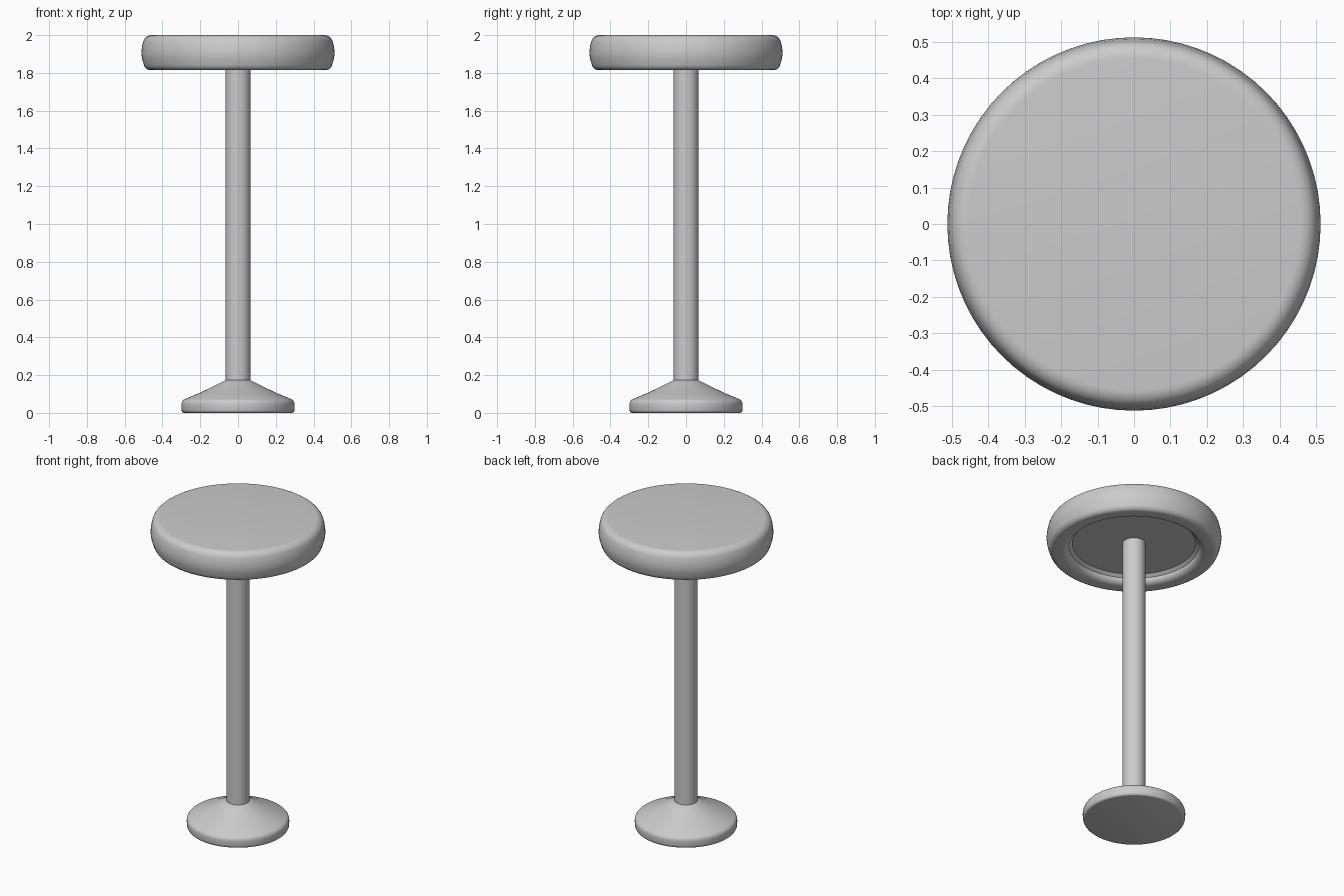
import bpy, bmesh, math

if "Cube" in bpy.data.objects:
    bpy.data.objects.remove(bpy.data.objects["Cube"])

SEGMENTS = 72

grey = bpy.data.materials.new("light grey")
grey.diffuse_color = (0.6, 0.6, 0.6, 1)
grey.use_nodes = True
grey.node_tree.nodes["Principled BSDF"].inputs["Base Color"].default_value = grey.diffuse_color


def arc(cx, cz, rx, rz, a0, a1, n=6):
    """Points along an elliptical arc, angles in degrees."""
    return [(cx + rx * math.cos(math.radians(a0 + (a1 - a0) * i / n)),
             cz + rz * math.sin(math.radians(a0 + (a1 - a0) * i / n)))
            for i in range(n + 1)]


def lathe(name, profile):
    """Spin an (r, z) profile, running bottom to top, around the z axis."""
    bm = bmesh.new()
    verts = [bm.verts.new((r, 0, z)) for r, z in profile]
    edges = [bm.edges.new(pair) for pair in zip(verts, verts[1:])]
    bmesh.ops.spin(bm, geom=verts + edges, cent=(0, 0, 0), axis=(0, 0, 1),
                   angle=math.tau, steps=SEGMENTS, use_duplicate=False)
    bmesh.ops.remove_doubles(bm, verts=bm.verts, dist=1e-5)
    bmesh.ops.recalc_face_normals(bm, faces=bm.faces)
    mesh = bpy.data.meshes.new(name)
    bm.to_mesh(mesh)
    bm.free()
    mesh.materials.append(grey)
    obj = bpy.data.objects.new(name, mesh)
    bpy.context.collection.objects.link(obj)
    bpy.ops.object.select_all(action='DESELECT')
    obj.select_set(True)
    bpy.context.view_layer.objects.active = obj
    bpy.ops.object.shade_smooth_by_angle(angle=math.radians(35))
    return obj


# Padded seat: recessed underside, slightly bulging side, rounded rims
lathe("seat",
      [(0, 1.868), (0.36, 1.868)]
      + arc(0.425, 1.852, 0.045, 0.037, 180, 270)
      + arc(0.465, 1.855, 0.035, 0.04, 270, 345)
      + [(0.508, 1.875), (0.512, 1.905), (0.508, 1.94)]
      + arc(0.455, 1.955, 0.048, 0.045, 15, 90)
      + [(0, 2.0)])

# Straight post
lathe("post", [(0.067, 0.16), (0.067, 1.87)])

# Flared foot with a rounded rim and sloping top
lathe("foot",
      [(0, 0), (0.285, 0)]
      + arc(0.285, 0.018, 0.014, 0.018, 270, 360, 4)
      + [(0.3, 0.035)]
      + arc(0.272, 0.045, 0.028, 0.03, 0, 65, 5)
      + [(0.2, 0.107), (0.13, 0.141), (0.085, 0.164), (0.067, 0.173), (0, 0.173)])
